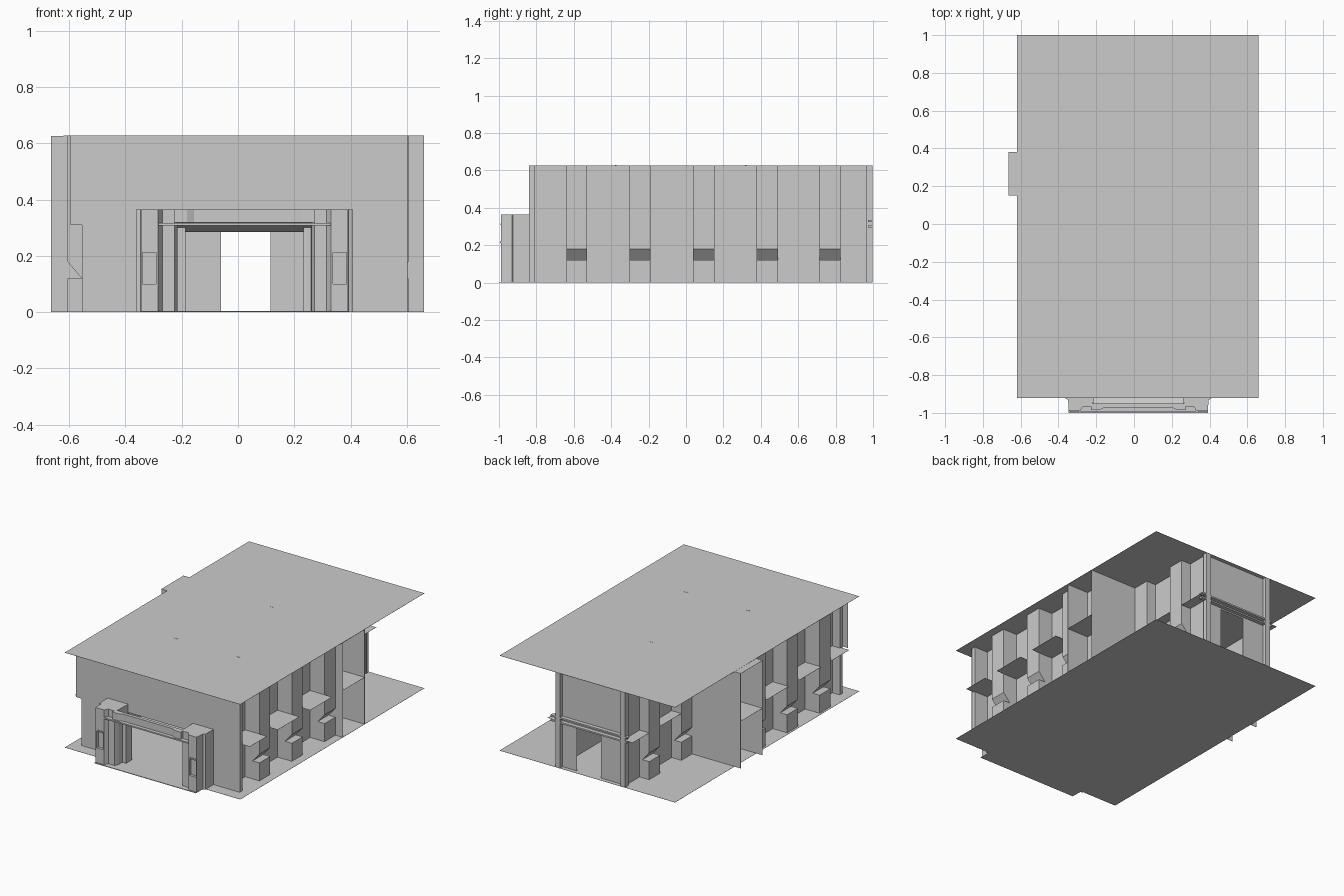
import bpy, bmesh
from mathutils import Vector

if "Cube" in bpy.data.objects:
    bpy.data.objects.remove(bpy.data.objects["Cube"])

CX = 0.023          # centre line of the front porch and roof
H = 0.627           # roof height
MID = 0.31          # upper floor height
T = 0.001           # sheet thickness


def prism(name, pts, offset):
    """Flat polygon extruded along an offset vector."""
    bm = bmesh.new()
    off = Vector(offset)
    a = [bm.verts.new(Vector(p)) for p in pts]
    b = [bm.verts.new(Vector(p) + off) for p in pts]
    n = len(pts)
    bm.faces.new(a)
    bm.faces.new(b[::-1])
    for i in range(n):
        bm.faces.new((a[i], b[i], b[(i + 1) % n], a[(i + 1) % n]))
    bmesh.ops.recalc_face_normals(bm, faces=bm.faces[:])
    me = bpy.data.meshes.new(name)
    bm.to_mesh(me)
    bm.free()
    ob = bpy.data.objects.new(name, me)
    bpy.context.collection.objects.link(ob)
    return ob


def box(name, x0, x1, y0, y1, z0, z1):
    return prism(name, [(x0, y0, z0), (x1, y0, z0), (x1, y1, z0), (x0, y1, z0)],
                 (0, 0, z1 - z0))


def plan(name, pts, z0, z1):
    return prism(name, [(x, y, z0) for x, y in pts], (0, 0, z1 - z0))


def cut(ob, cutter):
    m = ob.modifiers.new("cut", 'BOOLEAN')
    m.operation = 'DIFFERENCE'
    m.object = cutter
    m.solver = 'EXACT'
    cutter.hide_render = True
    cutter.hide_set(True)


# Roof, ground floor, and T-shaped upper floor
box("roof", -0.62, 0.66, -0.92, 1.0, H - T, H)
box("ground_floor", -0.62, 0.66, -0.92, 1.0, 0, T)
plan("upper_floor", [(-0.50, -0.83), (0.50, -0.83), (0.50, 0.38), (0.24, 0.38),
                     (0.24, 0.97), (-0.24, 0.97), (-0.24, 0.38), (-0.50, 0.38)],
     MID - T, MID)
for i, (x, y) in enumerate([(CX, 0.32), (0.264, -0.375), (-0.19, -0.375)]):
    box(f"roof_stub_{i}", x - 0.012, x + 0.012, y - 0.004, y + 0.004, H - T, H + 0.001)

# Front wall around the entrance
box("front_wall_left", -0.555, -0.21, -0.84, -0.838, 0, MID)
box("front_wall_right", 0.265, 0.602, -0.84, -0.838, 0, MID)
box("front_wall_top", -0.595, 0.602, -0.84, -0.838, MID, H - T)

# Rear wall with the through doorway
box("rear_wall_left", -0.25, -0.06, 0.97, 0.972, 0, H - T)
box("rear_wall_right", 0.115, 0.26, 0.97, 0.972, 0, H - T)
box("rear_wall_top", -0.06, 0.115, 0.97, 0.972, 0.285, H - T)
for i, z in enumerate((0.295, 0.325)):
    box(f"rear_cornice_{i}", -0.27, 0.29, 0.972, 0.998, z, z + 0.01)


def pier(name, s, x_in, x_out, y0):
    """Full-height pier with a notch whose ceiling slopes down inwards."""
    prof = [(x_in, 0), (x_out, 0), (x_out, 0.12), (x_out - 0.05, 0.12),
            (x_out, 0.178), (x_out, H - T), (x_in, H - T)]
    prism(name, [(s * x, y0, z) for x, z in prof], (0, 0.112, 0))


for s, side in ((-1, "left"), (1, "right")):
    def sbox(name, x0, x1, *rest):
        a, b = sorted((s * x0, s * x1))
        return box(f"{side}_{name}", a, b, *rest)

    edge = 0.617 if s < 0 else 0.66       # outer edge of the floor ledges
    bay = 0.665 if s < 0 else 0.66        # outer edge of the open bay

    # Hall side wall, piers and the floor ledges between them
    sbox("hall_wall", 0.498, 0.50, -0.84, 0.38, 0, H - T)
    for i, y in enumerate((-0.64, -0.302, 0.038)):
        pier(f"{side}_hall_pier_{i}", s, 0.50, 0.605, y)
    for i, (y0, y1) in enumerate(((-0.82, -0.64), (-0.528, -0.302), (-0.19, 0.038))):
        sbox(f"hall_ledge_{i}", 0.50, edge, y0, y1, MID - T, MID)
    sbox("front_corner_pier", 0.50, 0.555 if s < 0 else 0.60, -0.838, -0.81, 0, H - T)

    # Open side bay at the rear of the hall
    sbox("bay_front_wall", 0.50, bay, 0.15, 0.152, 0, H - T)
    sbox("bay_rear_wall", 0.24, bay, 0.378, 0.38, 0, H - T)
    sbox("bay_floor", 0.50, bay, 0.152, 0.378, MID - T, MID)
    sbox("bay_top", 0.50, bay, 0.152, 0.378, H - 3 * T, H - 2 * T)

    # Narrow rear wing
    sbox("wing_wall", 0.238, 0.24, 0.38, 0.972, 0, H - T)
    for i, y in enumerate((0.38, 0.714)):
        pier(f"{side}_wing_pier_{i}", s, 0.24, 0.31, y)
    for i, (y0, y1) in enumerate(((0.492, 0.714), (0.826, 0.998))):
        sbox(f"wing_ledge_{i}", 0.24, 0.31, y0, y1, MID - T, MID)
    sbox("wing_corner_pier", 0.22, 0.255, 0.965, 0.998, 0, H - T)

    # Porch tower with stepped inner jamb, dimensions measured from CX
    tower = plan(f"{side}_porch_tower",
                 [(CX + s * x, y) for x, y in
                  [(0.386, -0.838), (0.386, -0.925), (0.372, -0.93), (0.368, -0.99),
                   (0.308, -0.99), (0.292, -0.965), (0.248, -0.965), (0.238, -0.94),
                   (0.236, -0.838)]],
                 0, 0.365)
    a, b = sorted((CX + s * 0.315, CX + s * 0.362))
    cut(tower, box(f"{side}_niche_cutter", a, b, -1.05, -0.972, 0.10, 0.22))
    box(f"{side}_niche_hood", a, b, -0.995, -0.972, 0.212, 0.22)
    a, b = sorted((CX + s * 0.21, CX + s * 0.238))
    box(f"{side}_door_jamb", a, b, -0.90, -0.838, 0, 0.30)

# Porch parapet with splayed ends, cornice strip and sloped soffit
plan("porch_parapet", [(CX - 0.25, -0.985), (CX - 0.205, -0.985), (CX - 0.18, -0.972),
                       (CX + 0.18, -0.972), (CX + 0.205, -0.985), (CX + 0.25, -0.985),
                       (CX + 0.25, -0.95), (CX - 0.25, -0.95)], 0.318, 0.365)
box("porch_cornice", CX - 0.305, CX + 0.305, -0.992, -0.95, 0.307, 0.316)
prism("porch_soffit", [(CX - 0.238, -0.95, 0.318), (CX - 0.238, -0.84, 0.285),
                       (CX - 0.238, -0.84, 0.289), (CX - 0.238, -0.95, 0.322)],
      (0.476, 0, 0))
box("porch_step", CX - 0.37, CX + 0.37, -1.0, -0.838, 0, 0.004)
